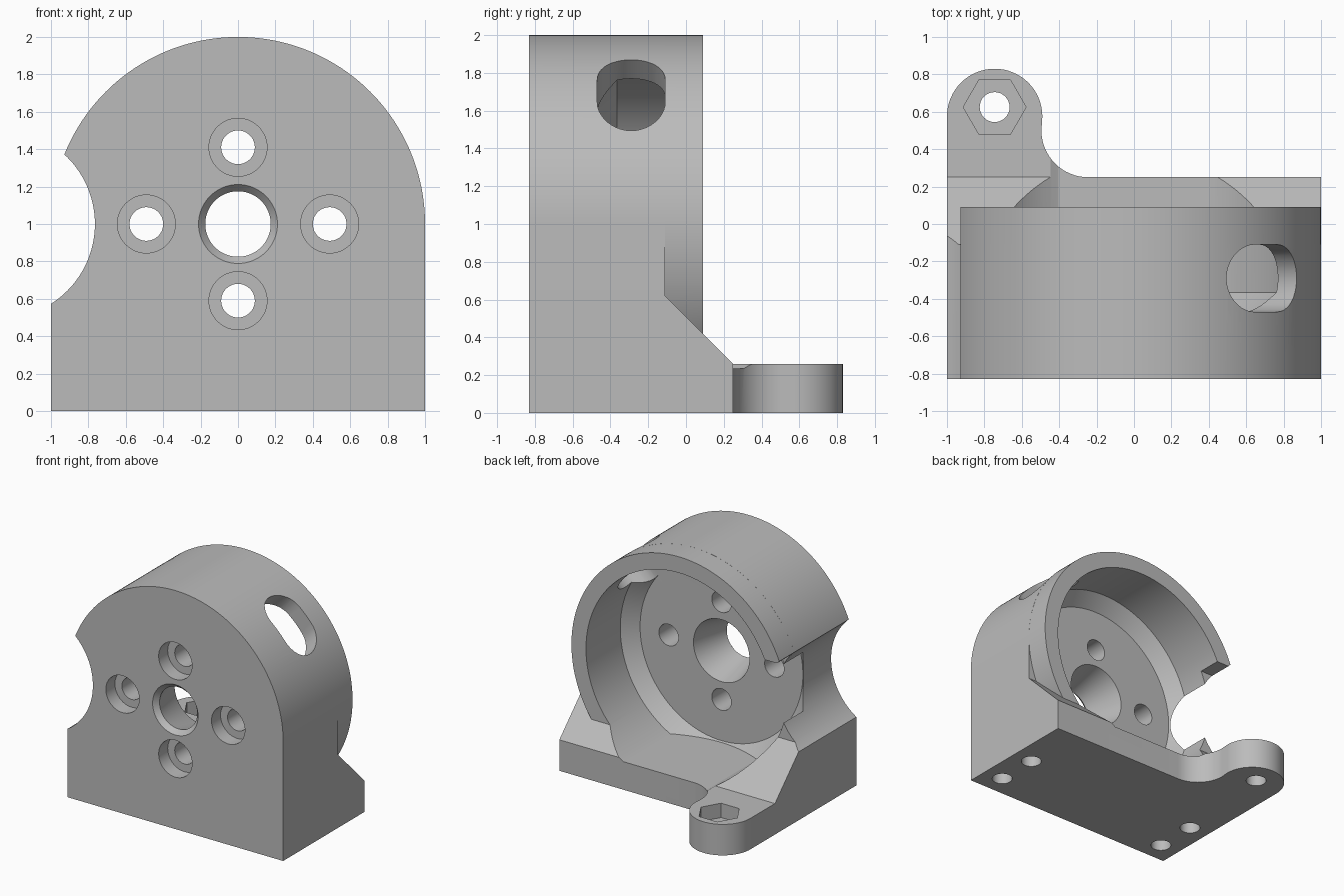
import bpy, bmesh
from math import sin, cos, pi, radians
from mathutils import Matrix

if "Cube" in bpy.data.objects:
    bpy.data.objects.remove(bpy.data.objects["Cube"], do_unlink=True)

grey = bpy.data.materials.new("plain grey")
grey.use_nodes = True
COLOR = (0.5, 0.5, 0.5, 1)
grey.diffuse_color = COLOR
grey.node_tree.nodes["Principled BSDF"].inputs["Base Color"].default_value = COLOR


def finish(bm, name):
    bmesh.ops.recalc_face_normals(bm, faces=bm.faces)
    mesh = bpy.data.meshes.new(name)
    bm.to_mesh(mesh)
    bm.free()
    mesh.materials.append(grey)
    ob = bpy.data.objects.new(name, mesh)
    bpy.context.collection.objects.link(ob)
    return ob


def arc(cx, cy, r, a0, a1, n):
    steps = [radians(a0 + (a1 - a0) * i / n) for i in range(n + 1)]
    return [(cx + r * cos(a), cy + r * sin(a)) for a in steps]


def circle(cx, cy, r, n=48):
    return arc(cx, cy, r, 0, 360, n)[:-1]


def prism(name, pts, axis, lo, hi, matrix=None):
    """Extrude a 2D outline along one axis."""
    place = {"x": lambda a, b, d: (d, a, b),
             "y": lambda a, b, d: (a, d, b),
             "z": lambda a, b, d: (a, b, d)}[axis]
    bm = bmesh.new()
    ends = [[bm.verts.new(place(a, b, d)) for a, b in pts] for d in (lo, hi)]
    for ring in ends:
        bm.faces.new(ring)
    for i in range(len(pts)):
        j = (i + 1) % len(pts)
        bm.faces.new((ends[0][i], ends[0][j], ends[1][j], ends[1][i]))
    if matrix:
        bm.transform(matrix)
    return finish(bm, name)


def lathe(name, profile, n=96, floor=None):
    """Revolve (radius, y) points about the bore axis at z = 1."""
    bm = bmesh.new()
    rings = [[bm.verts.new((a, y, b)) for a, b in circle(0, 1, r, n)] for r, y in profile]
    for lower, upper in zip(rings, rings[1:]):
        for i in range(n):
            j = (i + 1) % n
            bm.faces.new((lower[i], lower[j], upper[j], upper[i]))
    bm.faces.new(rings[0])
    bm.faces.new(rings[-1])
    if floor is not None:
        geom = bm.verts[:] + bm.edges[:] + bm.faces[:]
        cut = bmesh.ops.bisect_plane(bm, geom=geom, plane_co=(0, 0, floor),
                                     plane_no=(0, 0, -1), clear_outer=True)
        edges = [e for e in cut["geom_cut"] if isinstance(e, bmesh.types.BMEdge)]
        bmesh.ops.holes_fill(bm, edges=[e for e in edges if e.is_boundary], sides=0)
    return finish(bm, name)


def combine(target, tool, operation):
    mod = target.modifiers.new("bool", "BOOLEAN")
    mod.object, mod.operation, mod.solver = tool, operation, "EXACT"
    bpy.context.view_layer.objects.active = target
    bpy.ops.object.modifier_apply(modifier=mod.name)
    bpy.data.objects.remove(tool, do_unlink=True)


FRONT, STEP, RIM, BACK = -0.83, -0.11, 0.09, 0.25

# Arched housing block
body = prism("motor_mount", [(-1, 0), (1, 0)] + arc(0, 1, 1, 0, 180, 96), "y", FRONT, STEP)

# Round rim behind the block, opened on one side
rim = prism("rim", circle(0, 1, 0.9995, 192), "y", -0.2, RIM)
gap = [(-1.2, 0.3), (-0.6, 0.3), (-0.6, 1.35), (-1.2, 1.35)]
combine(rim, prism("rim_gap", gap, "y", STEP, 0.3), "DIFFERENCE")
combine(body, rim, "UNION")

# Sloped foot
foot = [(FRONT, 0), (BACK, 0), (BACK, 0.26), (STEP, 0.62), (FRONT, 0.62)]
combine(body, prism("foot", foot, "x", -1, 1), "UNION")

# Rounded mounting lug with a concave fillet
lug = [(-1, 0.2), (-0.245, 0.2)] + arc(-0.245, 0.5, 0.25, 270, 180, 16)
lug += arc(-0.745, 0.575, 0.255, 0, 180, 32)
combine(body, prism("lug", lug, "z", 0, 0.26), "UNION")

# Main cavity with tapered bottom and flat floor
cutters = [lathe("cavity", [(0.755, -0.47), (0.865, -0.365), (0.865, 1)], 128, 0.235)]

# Centre bore, flared both ways
cutters.append(lathe("bore", [(0.22, -0.84), (0.175, -0.79), (0.26, -0.47), (0.265, -0.45)], 64))

# Counterbored screw holes
for x, z in ((0.49, 1), (-0.49, 1), (0, 1.41), (0, 0.59)):
    cutters.append(prism("screw_hole", circle(x, z, 0.09), "y", -0.9, -0.4))
    cutters.append(prism("counterbore", circle(x, z, 0.155), "y", -0.9, -0.71))

# Curved side notch
cutters.append(prism("side_notch", circle(-1.27, 1, 0.505, 128), "y", -1, 0.4))

# Slot through the upper wall
slot = arc(0.085, -0.29, 0.18, -90, 90, 20) + arc(-0.085, -0.29, 0.18, 90, 270, 20)
tilt = Matrix.Translation((0, 0, 1)) @ Matrix.Rotation(pi / 4, 4, "Y")
cutters.append(prism("wall_slot", slot, "z", 0.65, 1.2, tilt))

# Holes in the underside
for x in (-0.825, 0.825):
    for y in (-0.65, -0.29):
        cutters.append(prism("base_hole", circle(x, y, 0.08, 32), "z", -0.1, 0.4))

# Lug hole and hexagonal nut pocket
cutters.append(prism("lug_hole", circle(-0.745, 0.625, 0.08, 32), "z", -0.1, 0.4))
cutters.append(prism("nut_pocket", circle(-0.745, 0.625, 0.168, 6), "z", 0.14, 0.4))

for cutter in cutters:
    combine(body, cutter, "DIFFERENCE")

bpy.ops.object.select_all(action="DESELECT")
body.select_set(True)
bpy.context.view_layer.objects.active = body
bpy.ops.object.shade_smooth_by_angle(angle=radians(25))
